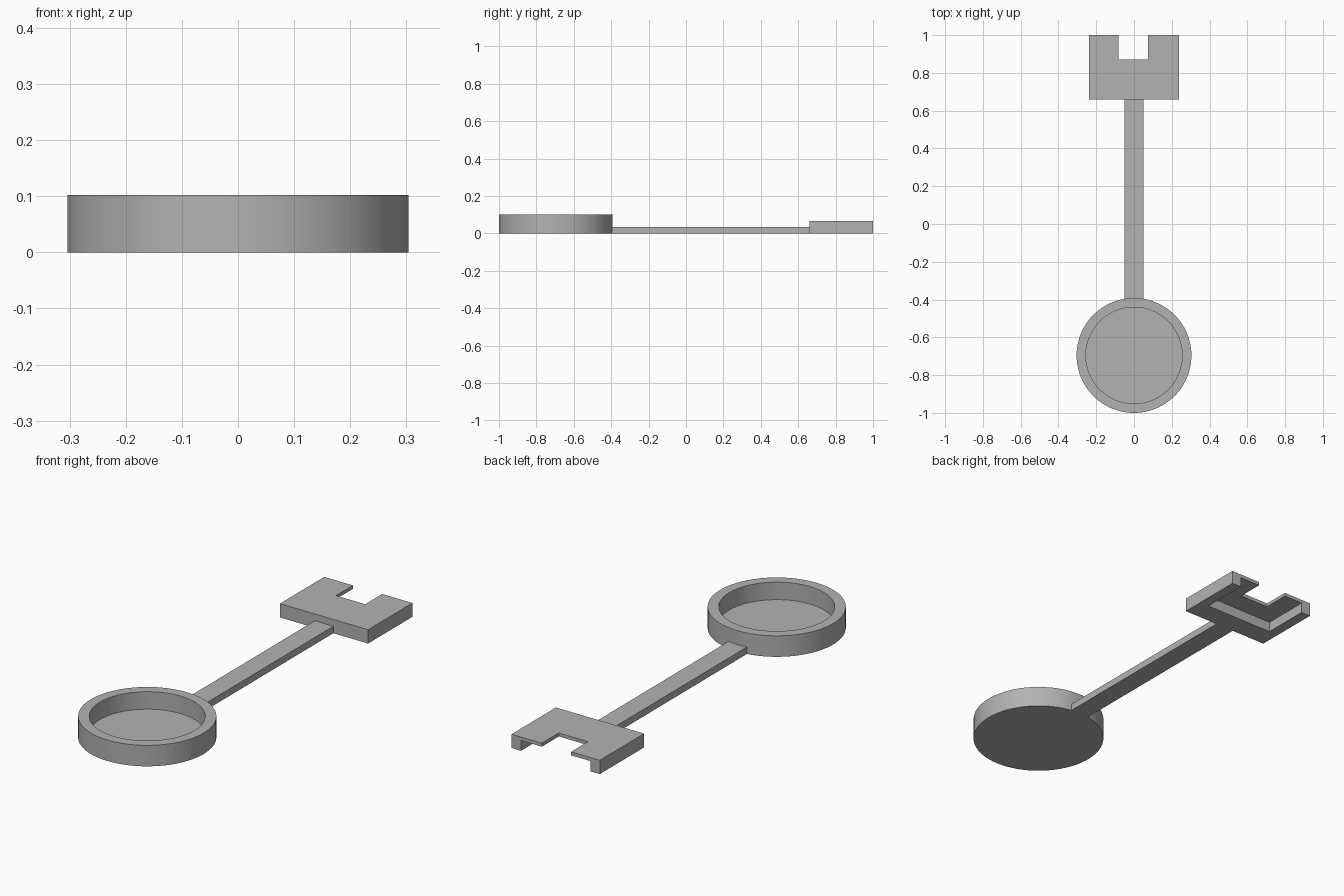
import bpy
import bmesh
import math

cube = bpy.data.objects.get("Cube")
if cube:
    bpy.data.objects.remove(cube, do_unlink=True)

grey = bpy.data.materials.new("plain grey")
grey.use_nodes = True
colour = (0.45, 0.45, 0.45, 1)
grey.diffuse_color = colour
grey.node_tree.nodes["Principled BSDF"].inputs["Base Color"].default_value = colour


def finish(bm, name):
    bmesh.ops.recalc_face_normals(bm, faces=bm.faces)
    mesh = bpy.data.meshes.new(name)
    bm.to_mesh(mesh)
    bm.free()
    mesh.materials.append(grey)
    obj = bpy.data.objects.new(name, mesh)
    bpy.context.collection.objects.link(obj)
    return obj


def box(name, x0, x1, y0, y1, z0, z1):
    bm = bmesh.new()
    bmesh.ops.create_cube(bm, size=1)
    for v in bm.verts:
        v.co.x = x1 if v.co.x > 0 else x0
        v.co.y = y1 if v.co.y > 0 else y0
        v.co.z = z1 if v.co.z > 0 else z0
    return finish(bm, name)


def cut(target, cutter):
    cutter.hide_render = True
    cutter.hide_set(True)
    cutter.display_type = 'WIRE'
    mod = target.modifiers.new(cutter.name, 'BOOLEAN')
    mod.operation = 'DIFFERENCE'
    mod.solver = 'EXACT'
    mod.object = cutter


# Round dish: a disc with its top face inset and pushed down
outer, rim, height, floor, centre_y = 0.304, 0.049, 0.102, 0.017, -0.696
bm = bmesh.new()
bmesh.ops.create_cone(bm, cap_ends=True, segments=96, radius1=outer,
                      radius2=outer, depth=height)
bmesh.ops.translate(bm, verts=bm.verts, vec=(0, centre_y, height / 2))
bm.normal_update()
top = [f for f in bm.faces if f.normal.z > 0.9]
bmesh.ops.inset_region(bm, faces=top, thickness=rim)
well = bmesh.ops.extrude_face_region(bm, geom=top)
bmesh.ops.translate(bm, verts=[g for g in well["geom"] if isinstance(g, bmesh.types.BMVert)],
                    vec=(0, 0, floor - height))
bmesh.ops.delete(bm, geom=[f for f in top if f.is_valid], context='FACES')
dish = finish(bm, "dish")
bpy.context.view_layer.objects.active = dish
dish.select_set(True)
bpy.ops.object.shade_smooth_by_angle(angle=math.radians(30))
dish.select_set(False)

# Flat handle between the dish and the head
box("handle", -0.05, 0.05, -0.396, 0.66, 0, 0.034)

# Forked head: hollow underneath and open at the back
head = box("head", -0.237, 0.237, 0.66, 1, 0, 0.067)
cut(head, box("hollow_cutter", -0.186, 0.186, 0.765, 1.1, -0.1, 0.05))
cut(head, box("notch_cutter", -0.083, 0.074, 0.87, 1.1, -0.1, 0.2))
